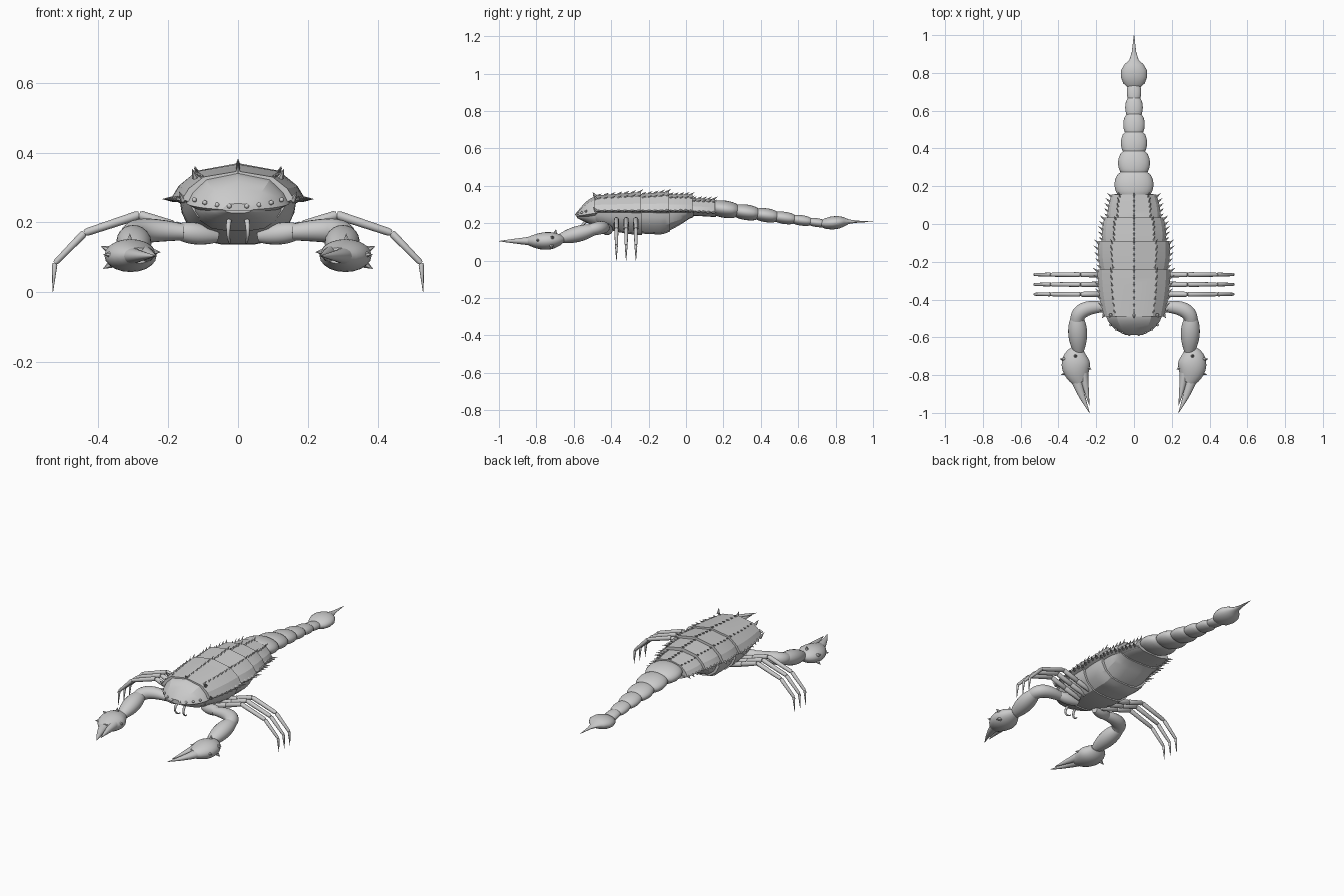
import bpy, bmesh, math
from mathutils import Vector

cube = bpy.data.objects.get("Cube")
if cube:
    bpy.data.objects.remove(cube, do_unlink=True)

GREY = (.6, .6, .6, 1)
material = bpy.data.materials.new("shell_grey")
material.use_nodes = True
material.diffuse_color = GREY
material.node_tree.nodes["Principled BSDF"].inputs["Base Color"].default_value = GREY


def finish(name, bm, angle=40, mirror=False):
    """Turn a bmesh into a shaded object, optionally mirrored across x."""
    bmesh.ops.recalc_face_normals(bm, faces=bm.faces)
    mesh = bpy.data.meshes.new(name)
    bm.to_mesh(mesh)
    bm.free()
    mesh.materials.append(material)
    obj = bpy.data.objects.new(name, mesh)
    bpy.context.scene.collection.objects.link(obj)
    bpy.ops.object.select_all(action='DESELECT')
    obj.select_set(True)
    bpy.context.view_layer.objects.active = obj
    bpy.ops.object.shade_smooth_by_angle(angle=math.radians(angle))
    if mirror:
        obj.modifiers.new("Mirror", 'MIRROR').use_mirror_merge = False


def loft(bm, rings):
    """Skin closed rings of equal length and cap both ends."""
    loops = [[bm.verts.new(point) for point in ring] for ring in rings]
    count = len(loops[0])
    for first, second in zip(loops, loops[1:]):
        for i in range(count):
            j = (i + 1) % count
            bm.faces.new((first[i], first[j], second[j], second[i]))
    bm.faces.new(loops[0])
    bm.faces.new(loops[-1])


def tube(bm, centres, radii, flat=1, ref=(0, 0, 1), sides=20):
    """Elliptical tube along centres; flat scales the radius towards ref."""
    centres = [Vector(c) for c in centres]
    last, rings = len(centres) - 1, []
    for i, (centre, radius) in enumerate(zip(centres, radii)):
        along = (centres[min(i + 1, last)] - centres[max(i - 1, 0)]).normalized()
        side = along.cross(Vector(ref)).normalized()
        up = side.cross(along) * flat
        angles = [math.tau * k / sides for k in range(sides)]
        rings.append([centre + radius * (side * math.cos(a) + up * math.sin(a)) for a in angles])
    loft(bm, rings)


def limb(name, start, middle, end, flat):
    """Mirrored tube through three (x, y, z, radius) knots on a parabola."""
    knots = [Vector(k) for k in (start, middle, end)]
    points = []
    for k in range(11):
        t = k / 10
        weights = ((1 - t) * (1 - 2 * t), 4 * t * (1 - t), t * (2 * t - 1))
        points.append(sum((v * w for v, w in zip(knots, weights)), Vector((0, 0, 0, 0))))
    bm = bmesh.new()
    tube(bm, [p.xyz for p in points], [max(p.w, .001) for p in points], flat)
    finish(name, bm, mirror=True)


def spike(bm, base, direction, length, radius):
    """Small thorn rooted just below its base point."""
    direction = Vector(direction).normalized()
    matrix = direction.to_track_quat('Z', 'Y').to_matrix().to_4x4()
    matrix.translation = Vector(base) + direction * length / 3
    bmesh.ops.create_cone(bm, cap_ends=True, segments=6, radius1=radius, radius2=0,
                          depth=length * 4 / 3, matrix=matrix)


def symmetric_ring(half):
    """Close a half outline by reflecting every point off the centre line."""
    return half + [(-x, y, z) for x, y, z in reversed(half) if x > 0]


def head(t):
    """Half width, rim and top of the rounded head; t runs front to back."""
    rise = math.sin(t * math.pi / 2)
    return -.587 + .112 * t, .045 + .103 * rise ** .7, .237 + .018 * t, .255 + .088 * rise


def plate(y0, y1, w0, w1, top0, top1):
    """Same measures for a gently bulging back plate."""
    def at(t):
        y = y0 + (y1 - y0) * t
        width = w0 + (w1 - w0) * t + .032 * t * (1 - t)
        return y, width, .267 - .07 * max(y, 0), top0 + (top1 - top0) * t
    return at


def belly_bottom(y):
    """Height of the belly keel along the body."""
    front = .134 + .6 * max(-.26 - y, 0) ** 1.75
    rear = min(1.1 * max(y + .14, 0) ** 1.35, .098)
    return front + rear


body = {
    "head": head,
    "front_back": plate(-.49, -.24, .16, .193, .347, .367),
    "middle_back": plate(-.25, -.09, .175, .188, .355, .37),
    "rear_back": plate(-.1, .035, .168, .155, .355, .353),
    "tail_base": plate(.025, .155, .14, .118, .334, .328),
}
# Cross-sections as fractions of half width and height from the rim
SHELL = [(0, 1), (.62, .79), (.88, .38), (1, 0), (.82, -.15), (0, -.15)]
BELLY = [(1, 0), (.96, .3), (.84, .62), (.58, .9), (.28, .98)]

# Overlapping shell plates with belly bands below, and thorns along the plates
thorns = bmesh.new()
for name, at in body.items():
    shell_rings, belly_rings = [], []
    for k in range(7):
        t = k / 6
        y, w, rim, top = at(t)
        shell_rings.append(symmetric_ring(
            [(w * a, y, rim + (top - rim) * b) for a, b in SHELL]))
        keel = belly_bottom(y) + .008 * (1 - t)
        belly_rings.append(symmetric_ring(
            [(w * .87 * a, y + .005, rim + (keel - rim) * b) for a, b in BELLY]))
    for label, rings, angle in (("shell", shell_rings, 19), ("belly", belly_rings, 25)):
        bm = bmesh.new()
        loft(bm, rings)
        finish(f"{name}_{label}", bm, angle)
    if name == "head":
        continue
    count = 7 if name == "front_back" else 5
    for k in range(count):
        t = (k + .7) / count
        y, w, rim, top = at(t)
        length = .017 + .01 * t
        spike(thorns, (0, y, top), (0, 3, 2), length, .007)
        for side in (-1, 1):
            spike(thorns, (side * w * .62, y, rim + (top - rim) * .79),
                  (side, 3, 2), length, .006)
            spike(thorns, (side * w, y, rim), (side * 4, 3, 0), length * 1.2, .009)

# Brow thorns where the head meets the first plate
for x, z in ((0, .347), (.125, .335), (-.125, .335), (.16, .27), (-.16, .27)):
    spike(thorns, (x, -.485, z), (x * 4, -1, 1.4), .025, .01)
finish("back_thorns", thorns)

# Studs along the lower edge of the head
bm = bmesh.new()
for x in (.025, .06, .095, .125):
    stud = bmesh.ops.create_icosphere(bm, subdivisions=2, radius=.007)["verts"]
    bmesh.ops.translate(bm, verts=stud, vec=(x, 3.4 * x * x - .588, 1.2 * x * x + .246))
finish("head_studs", bm, mirror=True)


# Tail of shrinking beads that slopes gently down
def tail_joint(k):
    return .15 + .122 * k - .004 * k * k


for k in range(6):
    start, end = tail_joint(k) - .006, tail_joint(k + 1) + .006
    width, height = .103 * .82 ** k, .046 - .0045 * k
    centres, radii = [], []
    for step in range(11):
        t = step / 10
        y = start + (end - start) * t
        centres.append((0, y, .305 - .146 * y))
        radii.append(width * (.7 + .3 * max(math.sin(math.pi * t), 0) ** .6))
    bm = bmesh.new()
    tube(bm, centres, radii, height / width, sides=24)
    finish(f"tail_bead_{k + 1}", bm)

# Stinger bulb running out into a needle
outline = [(.72, .03), (.745, .057), (.78, .07), (.815, .068), (.845, .05),
           (.87, .024), (.91, .012), (1, .001)]
bm = bmesh.new()
tube(bm, [(0, y, min(.123 + .1 * y, .208)) for y, radius in outline],
     [radius for y, radius in outline], .5, sides=24)
finish("stinger", bm)

# Claw arms
limb("shoulder", (.06, -.41, .16, .018), (.12, -.425, .168, .031), (.175, -.435, .175, .022), 1)
limb("upper_arm", (.155, -.44, .172, .026), (.265, -.455, .176, .039), (.302, -.515, .162, .034), .9)
limb("forearm", (.302, -.485, .167, .03), (.298, -.58, .142, .05), (.293, -.682, .115, .025), .85)
limb("claw_palm", (.296, -.665, .115, .036), (.308, -.745, .105, .075), (.285, -.84, .105, .036), .63)
limb("outer_pincer", (.312, -.79, .104, .034), (.283, -.89, .104, .02), (.235, -1, .104, .001), .8)
limb("inner_pincer", (.268, -.79, .108, .026), (.253, -.875, .107, .014), (.236, -.96, .105, .001), 1)

# Thorns on the claws
bm = bmesh.new()
for base, direction in (((.37, -.715, .122), (5, 0, 2)), ((.365, -.72, .08), (5, 0, -3)),
                        ((.362, -.79, .108), (3, -1, 0)), ((.31, -.7, .143), (0, 1, 5)),
                        ((.245, -.76, .115), (-2, -1, 0))):
    spike(bm, base, direction, .026, .015)
finish("claw_thorns", bm, mirror=True)

# Three pairs of walking legs made of tapered links: (x, z, radius) per joint
joints = [(.08, .158, .012), (.185, .19, .015), (.283, .222, .013),
          (.44, .17, .011), (.525, .083, .008), (.531, 0, .001)]
for name, y in (("front_leg", -.372), ("middle_leg", -.32), ("back_leg", -.268)):
    bm = bmesh.new()
    for first, second in zip(joints, joints[1:]):
        a, b = Vector(first), Vector(second)
        link = [a.lerp(b, t) for t in (0, .06, .5, .94, 1)]
        radii = [p.z * pinch for p, pinch in zip(link, (.75, 1, 1, 1, .75))]
        tube(bm, [(p.x, y, p.y) for p in link], radii, ref=(0, 1, 0), sides=12)
    finish(name, bm, mirror=True)

# Curved fangs under the head
bm = bmesh.new()
arc = [math.pi * k / 8 for k in range(9)]
tube(bm, [(.022 + .006 * math.sin(a), -.515 - .04 * math.sin(a), .177 + .036 * math.cos(a))
          for a in arc], [.009 - .002 * a for a in arc], ref=(1, 0, 0), sides=10)
finish("fang", bm, mirror=True)
